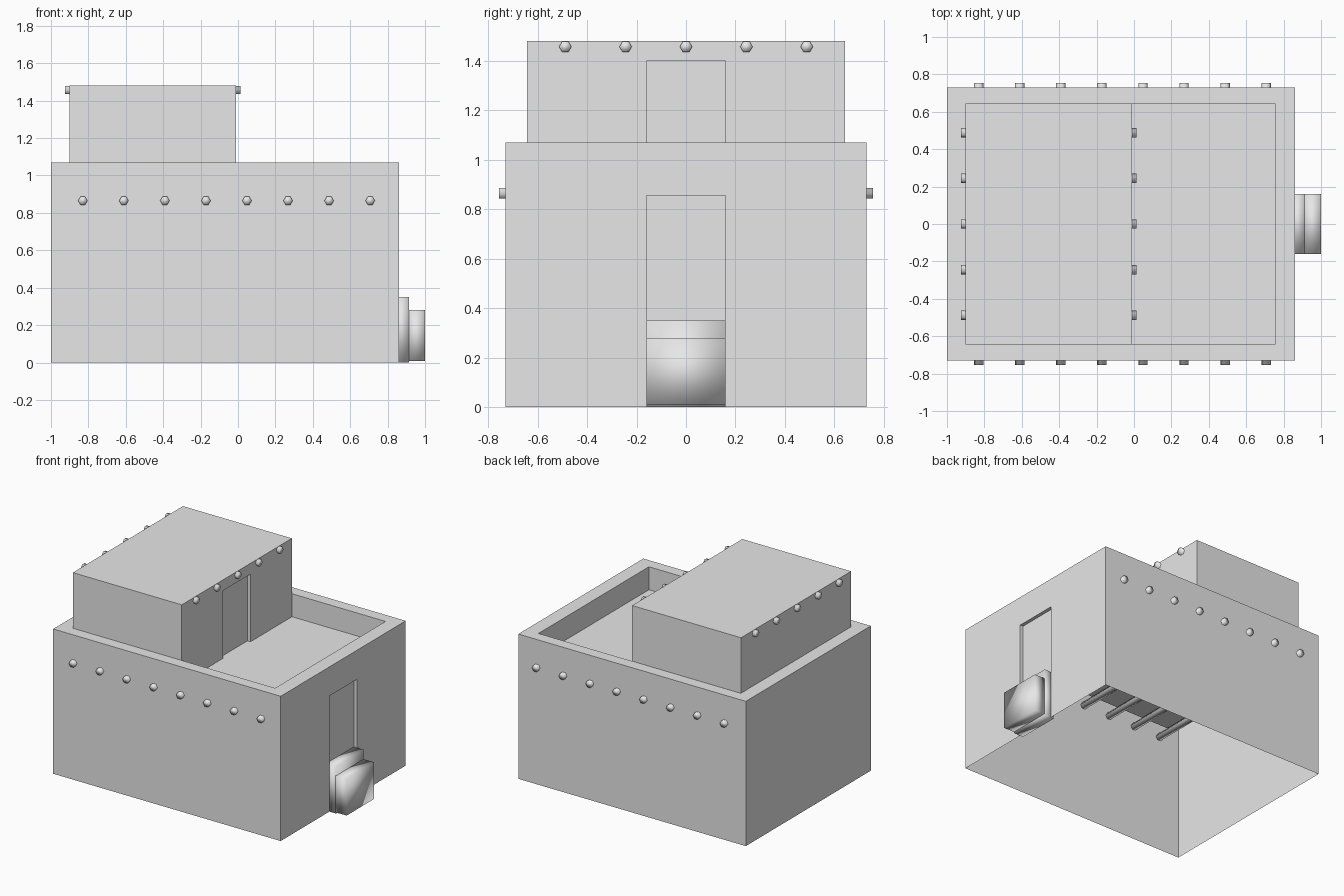
import bpy
import bmesh
from math import pi
from mathutils import Matrix, Vector

cube = bpy.data.objects.get("Cube")
if cube:
    bpy.data.objects.remove(cube, do_unlink=True)

clay = bpy.data.materials.new("pale_grey_clay")
clay.use_nodes = True
clay.diffuse_color = (0.8, 0.8, 0.8, 1)
clay.node_tree.nodes["Principled BSDF"].inputs["Base Color"].default_value = (0.8, 0.8, 0.8, 1)


def finish(name, bm, smooth=False):
    """Turn a bmesh into a named, coloured object."""
    for face in bm.faces:
        face.smooth = smooth
    mesh = bpy.data.meshes.new(name)
    bm.to_mesh(mesh)
    bm.free()
    mesh.materials.append(clay)
    obj = bpy.data.objects.new(name, mesh)
    bpy.context.collection.objects.link(obj)
    return obj


def face(bm, points, outward):
    """Add a face whose normal points along outward."""
    f = bm.faces.new([bm.verts.new(p) for p in points])
    f.normal_update()
    if f.normal.dot(Vector(outward)) < 0:
        f.normal_flip()


def rect(x0, x1, y0, y1, z):
    return [(x0, y0, z), (x1, y0, z), (x1, y1, z), (x0, y1, z)]


def wall(bm, a, b, z0, z1, outward):
    """Vertical wall between two plan points."""
    face(bm, [(*a, z0), (*b, z0), (*b, z1), (*a, z1)], outward)


def door_wall(bm, x, y, z0, z1, half, top, depth=0.025):
    """Wall facing +x with a shallow recessed doorway in the middle."""
    outline = [(-y, z0), (-half, z0), (-half, top), (half, top),
               (half, z0), (y, z0), (y, z1), (-y, z1)]
    face(bm, [(x, v, w) for v, w in outline], (1, 0, 0))
    back = x - depth
    for s in (-1, 1):
        wall(bm, (x, s * half), (back, s * half), z0, top, (0, -s, 0))
    face(bm, rect(back, x, -half, half, top), (0, 0, -1))
    wall(bm, (back, -half), (back, half), z0, top, (1, 0, 0))


def weld(bm):
    bmesh.ops.remove_doubles(bm, verts=bm.verts, dist=0.0005)


DOOR = 0.16
FLOOR, PARAPET, ROOF = 0.9, 1.07, 1.48

# Lower house: thin outer walls, parapet rim and sunken terrace, open below
X0, X1, Y = -1.0, 0.86, 0.73
IX0, IX1, IY = -0.9, 0.755, 0.645
bm = bmesh.new()
door_wall(bm, X1, Y, 0, PARAPET, DOOR, 0.855)
wall(bm, (X0, -Y), (X0, Y), 0, PARAPET, (-1, 0, 0))
for s in (-1, 1):
    wall(bm, (X0, s * Y), (X1, s * Y), 0, PARAPET, (0, s, 0))
    wall(bm, (IX0, s * IY), (IX1, s * IY), FLOOR, PARAPET, (0, -s, 0))
for x, s in ((IX0, 1), (IX1, -1)):
    wall(bm, (x, -IY), (x, IY), FLOOR, PARAPET, (s, 0, 0))
outer, inner = rect(X0, X1, -Y, Y, PARAPET), rect(IX0, IX1, -IY, IY, PARAPET)
for i in range(4):
    j = (i + 1) % 4
    face(bm, [outer[i], outer[j], inner[j], inner[i]], (0, 0, 1))
face(bm, rect(IX0, IX1, -IY, IY, FLOOR), (0, 0, 1))
weld(bm)
finish("lower_house", bm)

# Upper room standing on the terrace
RX, RY = -0.01, 0.643
bm = bmesh.new()
door_wall(bm, RX, RY, FLOOR, ROOF, DOOR, 1.4)
wall(bm, (IX0, -RY), (IX0, RY), FLOOR, ROOF, (-1, 0, 0))
for s in (-1, 1):
    wall(bm, (IX0, s * RY), (RX, s * RY), FLOOR, ROOF, (0, s, 0))
face(bm, rect(IX0, RX, -RY, RY, ROOF), (0, 0, 1))
weld(bm)
finish("upper_room", bm)


# Six-sided roof beams running right through the walls
def beam(name, centre, length, axis):
    bm = bmesh.new()
    bmesh.ops.create_cone(bm, cap_ends=True, segments=6, radius1=0.025,
                          radius2=0.025, depth=length)
    # Put a corner of the hexagon at each side, flats on top and bottom
    if axis == "Y":
        turn = Matrix.Rotation(pi / 2, 4, "X") @ Matrix.Rotation(pi / 2, 4, "Z")
    else:
        turn = Matrix.Rotation(pi / 2, 4, "Y")
    bm.transform(Matrix.Translation(centre) @ turn)
    finish(name, bm, smooth=True)


for i in range(8):
    beam(f"lower_beam_{i + 1}", (-0.83 + 0.2195 * i, 0, 0.865), 1.51, "Y")
for i in range(5):
    beam(f"upper_beam_{i + 1}", (-0.456, 0.244 * (i - 2), 1.457), 0.938, "X")


# Two steps in front of the lower door
def step(name, x0, x1, z0, z1):
    bm = bmesh.new()
    bmesh.ops.create_cube(bm, size=1)
    size = Matrix.Diagonal((x1 - x0, 2 * DOOR, z1 - z0, 1))
    bm.transform(Matrix.Translation(((x0 + x1) / 2, 0, (z0 + z1) / 2)) @ size)
    finish(name, bm, smooth=True)


step("upper_step", 0.835, 0.915, 0, 0.35)
step("lower_step", 0.91, 1.0, 0.008, 0.28)
